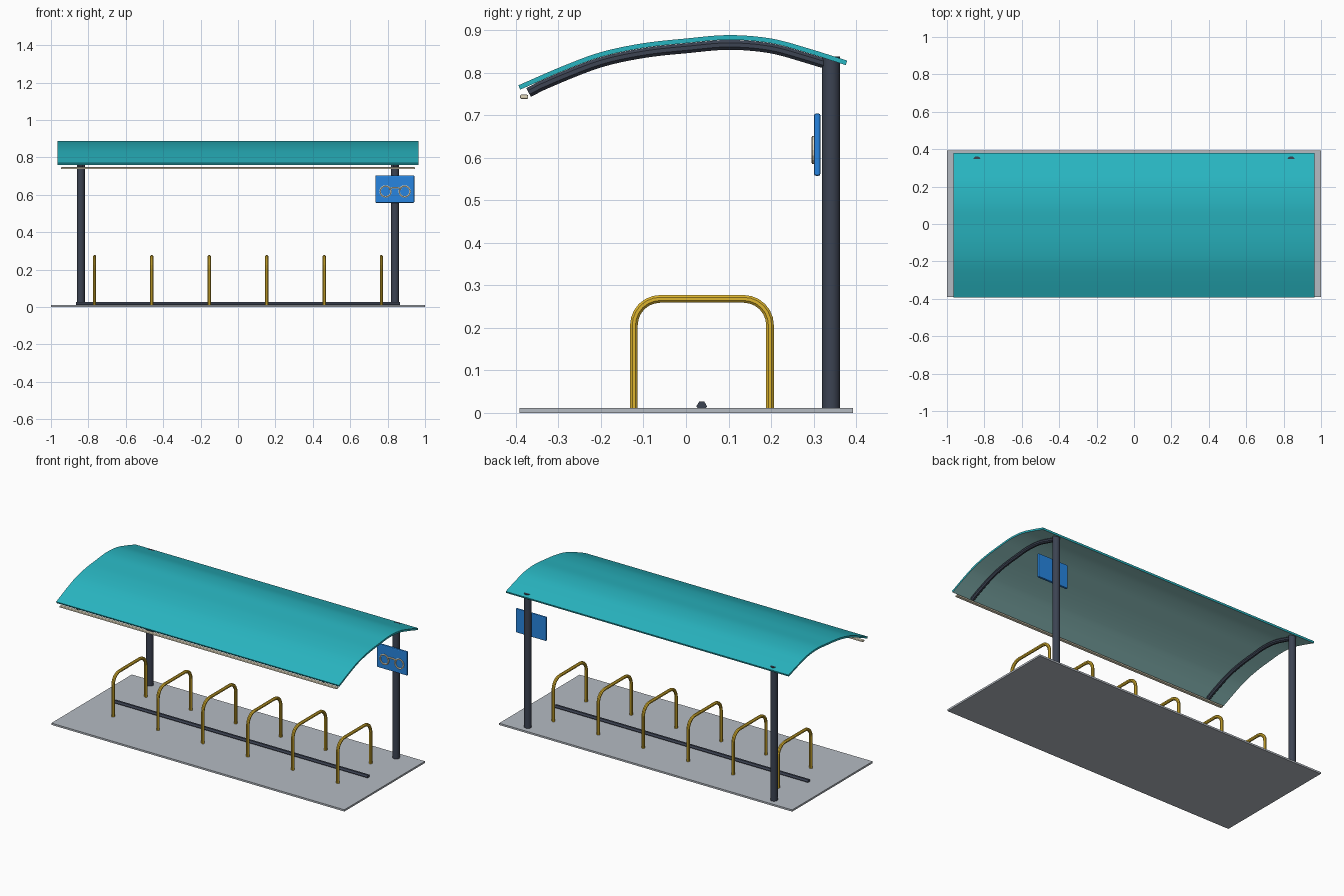
import bpy, bmesh, math
from mathutils import Vector, Matrix

if "Cube" in bpy.data.objects:
    bpy.data.objects.remove(bpy.data.objects["Cube"])


def material(name, rgb):
    m = bpy.data.materials.new(name)
    m.diffuse_color = (*rgb, 1)
    m.use_nodes = True
    m.node_tree.nodes["Principled BSDF"].inputs["Base Color"].default_value = m.diffuse_color
    return m


TEAL = material("teal roof", (0.022, 0.47, 0.54))
PALE = material("pale teal underside", (0.38, 0.74, 0.72))
DARK = material("dark steel", (0.045, 0.056, 0.085))
GOLD = material("yellow paint", (0.74, 0.47, 0.03))
GREY = material("concrete", (0.46, 0.495, 0.54))
BLUE = material("sign blue", (0.02, 0.235, 0.75))
BEIGE = material("cream trim", (0.82, 0.74, 0.55))


def finish(name, bm, *mats, smooth=None):
    bmesh.ops.recalc_face_normals(bm, faces=bm.faces)
    me = bpy.data.meshes.new(name)
    bm.to_mesh(me)
    bm.free()
    for m in mats:
        me.materials.append(m)
    if smooth:
        for p in me.polygons:
            p.use_smooth = True
        me.set_sharp_from_angle(angle=math.radians(smooth))
    ob = bpy.data.objects.new(name, me)
    bpy.context.collection.objects.link(ob)
    return ob


def box(name, lo, hi, mat, bevel=0.0):
    lo, hi = Vector(lo), Vector(hi)
    bm = bmesh.new()
    bmesh.ops.create_cube(bm, size=1, matrix=Matrix.Translation((lo + hi) / 2)
                          @ Matrix.Diagonal((*(hi - lo), 1)))
    if bevel:
        bmesh.ops.bevel(bm, geom=bm.edges[:], offset=bevel, segments=2,
                        profile=0.5, affect='EDGES')
    return finish(name, bm, mat)


def tube(name, path, radius, sides, mat, binormal, closed=False, smooth=None):
    """Sweep a round section along a planar path; binormal is the plane normal."""
    pts = [Vector(p) for p in path]
    b = Vector(binormal)
    n = len(pts)
    bm = bmesh.new()
    rings = []
    for i, p in enumerate(pts):
        prev = pts[(i - 1) % n] if closed else pts[max(i - 1, 0)]
        nxt = pts[(i + 1) % n] if closed else pts[min(i + 1, n - 1)]
        side = (nxt - prev).normalized().cross(b)
        angles = [math.tau * (k + 0.5) / sides for k in range(sides)]
        rings.append([bm.verts.new(p + radius * (side * math.cos(a) + b * math.sin(a)))
                      for a in angles])
    for i in range(n if closed else n - 1):
        r, s = rings[i], rings[(i + 1) % n]
        for k in range(sides):
            j = (k + 1) % sides
            bm.faces.new((r[k], r[j], s[j], s[k]))
    if not closed:
        bm.faces.new(rings[0])
        bm.faces.new(rings[-1])
    return finish(name, bm, mat, smooth=smooth)


def spline(ctrl, steps=5):
    """Catmull-Rom curve through 2D control points."""
    c = [Vector(p) for p in ctrl]
    c = [2 * c[0] - c[1]] + c + [2 * c[-1] - c[-2]]
    out = []
    for i in range(1, len(c) - 2):
        p0, p1, p2, p3 = c[i - 1:i + 3]
        for s in range(steps):
            t = s / steps
            out.append(0.5 * (2 * p1 + (p2 - p0) * t + (2 * p0 - 5 * p1 + 4 * p2 - p3) * t * t
                              + (3 * p1 - p0 - 3 * p2 + p3) * t ** 3))
    return out + [c[-2]]


def offset(curve, d):
    """Move a (y, z) curve down along its normal."""
    out = []
    for i, p in enumerate(curve):
        t = (curve[min(i + 1, len(curve) - 1)] - curve[max(i - 1, 0)]).normalized()
        out.append(p + Vector((t.y, -t.x)) * d)
    return out


# ground slab
box("base_slab", (-1, -0.391, 0), (1, 0.393, 0.011), GREY)

# curved roof sheet: top profile in y, z
top = spline([(-0.394, 0.770), (-0.29, 0.815), (-0.2, 0.848), (-0.1, 0.869),
              (0.0, 0.880), (0.1, 0.888), (0.2, 0.880), (0.29, 0.856), (0.379, 0.828)])
under = offset(top, 0.011)
bm = bmesh.new()
ends = [[[bm.verts.new((x, p.x, p.y)) for p in c] for c in (top, under)] for x in (-0.965, 0.965)]
(lt, lu), (rt, ru) = ends
for i in range(len(top) - 1):
    bm.faces.new((lt[i], rt[i], rt[i + 1], lt[i + 1]))
    bm.faces.new((lu[i], lu[i + 1], ru[i + 1], ru[i])).material_index = 1
    for t, u in ends:
        bm.faces.new((t[i], t[i + 1], u[i + 1], u[i]))
for i in (0, -1):
    bm.faces.new((lt[i], rt[i], ru[i], lu[i]))
finish("roof_sheet", bm, TEAL, PALE, smooth=40)

# posts and curved rafters on both sides
rafter = [p for p in offset(top, 0.023) if -0.36 < p.x < 0.335]
rafter = [Vector((-0.37, 0.753))] + rafter + [Vector((0.34, 0.820))]
for side, x in (("left", -0.84), ("right", 0.84)):
    tube(side + "_post", [(x, 0.341, 0.008), (x, 0.341, 0.838)], 0.0215, 12, DARK,
         (1, 0, 0), smooth=35)
    tube(side + "_rafter", [(x, p.x, p.y) for p in rafter], 0.0125, 8, DARK, (1, 0, 0))

# gutter strip below the front edge of the roof
box("front_gutter", (-0.946, -0.39, 0.738), (0.946, -0.371, 0.748), BEIGE, 0.003)

# six bicycle hoops
Y0, Y1, ZT, R = -0.1225, 0.1975, 0.268, 0.062
hoop = [(Y0, 0.008)]
for cy, start in ((Y0 + R, 180), (Y1 - R, 90)):
    for k in range(7):
        a = math.radians(start - 15 * k)
        hoop.append((cy + R * math.cos(a), ZT - R + R * math.sin(a)))
hoop.append((Y1, 0.008))
for i in range(6):
    x = -0.767 + i * 0.3068
    tube(f"hoop_{i + 1}", [(x, y, z) for y, z in hoop], 0.0098, 8, GOLD, (1, 0, 0))

# floor rail joining the hoops
tube("floor_rail", [(-0.865, 0.037, 0.0155), (0.865, 0.037, 0.0155)], 0.0125, 6, DARK, (0, 1, 0))

# blue sign plate on the right post
box("sign_plate", (0.735, 0.301, 0.557), (0.943, 0.316, 0.704), BLUE, 0.005)

# bicycle symbol: two wheels and a simple frame
YS = 0.2995
for name, cx in (("rear", 0.789), ("front", 0.891)):
    ring = [(cx + 0.029 * math.cos(math.tau * k / 16), YS, 0.618 + 0.029 * math.sin(math.tau * k / 16))
            for k in range(16)]
    tube(f"symbol_{name}_wheel", ring, 0.005, 6, BEIGE, (0, 1, 0), closed=True)
frame = [(0.808, YS, 0.628), (0.823, YS, 0.638), (0.857, YS, 0.638), (0.872, YS, 0.628)]
tube("symbol_frame", frame, 0.005, 6, BEIGE, (0, 1, 0))
